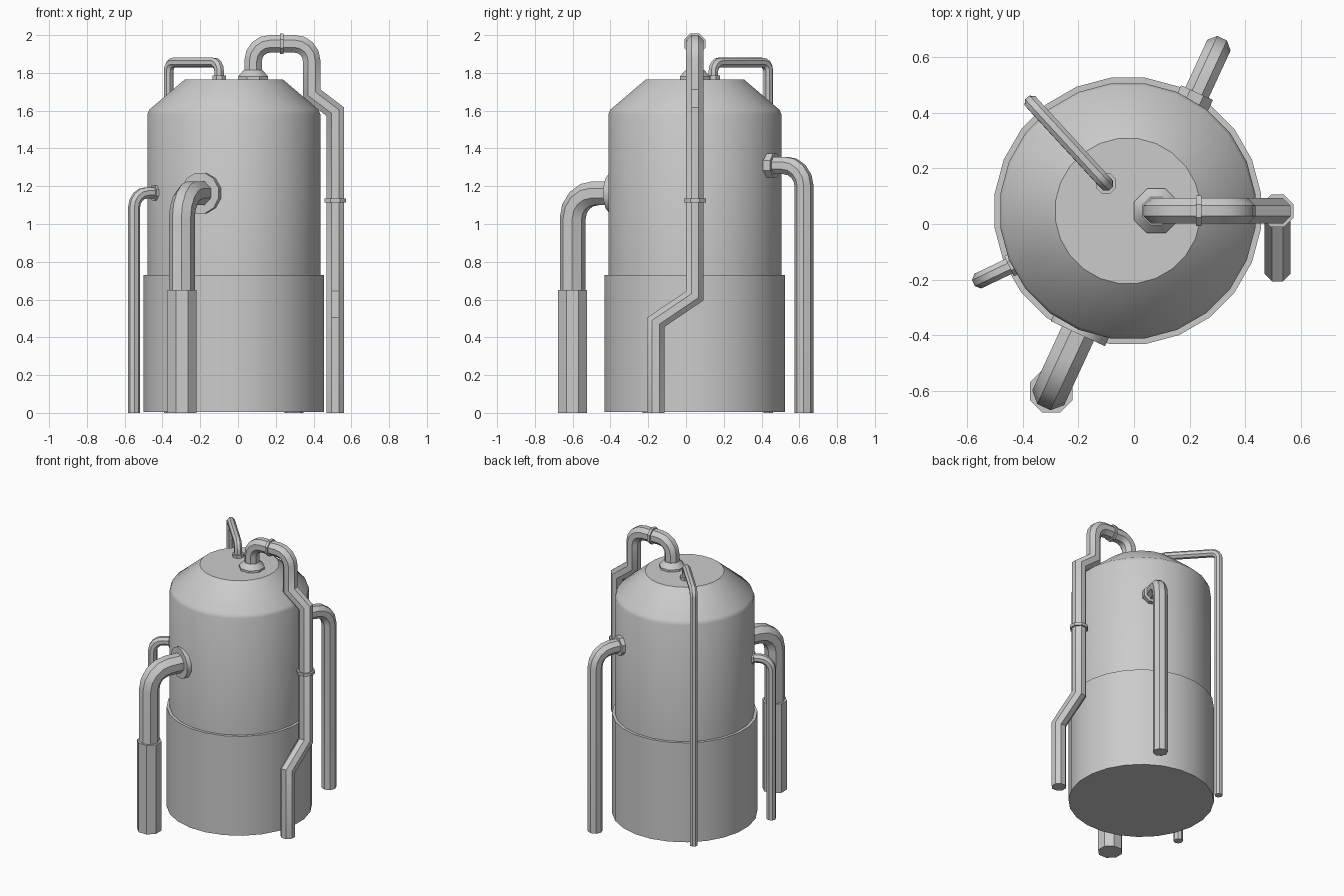
import bpy, bmesh, math
from mathutils import Vector

cube = bpy.data.objects.get("Cube")
if cube:
    bpy.data.objects.remove(cube, do_unlink=True)

GREY = (0.6, 0.6, 0.6, 1)
steel = bpy.data.materials.new("grey steel")
steel.use_nodes = True
steel.diffuse_color = GREY
steel.node_tree.nodes["Principled BSDF"].inputs["Base Color"].default_value = GREY


def finish(name, bm, angle):
    bmesh.ops.recalc_face_normals(bm, faces=bm.faces)
    mesh = bpy.data.meshes.new(name)
    bm.to_mesh(mesh)
    bm.free()
    mesh.materials.append(steel)
    obj = bpy.data.objects.new(name, mesh)
    bpy.context.collection.objects.link(obj)
    bpy.ops.object.select_all(action='DESELECT')
    obj.select_set(True)
    bpy.context.view_layer.objects.active = obj
    bpy.ops.object.shade_smooth_by_angle(angle=math.radians(angle))


def ring(centre, axis, radius, sides):
    """Polygon around an axis, flat sides towards the main directions."""
    axis = Vector(axis).normalized()
    up = Vector((0, 0, 1)) if abs(axis.z) < 0.9 else Vector((0, 1, 0))
    u = axis.cross(up).normalized()
    v = axis.cross(u)
    radius /= math.cos(math.pi / sides)
    turns = [2 * math.pi * (i + 0.5) / sides for i in range(sides)]
    return [Vector(centre) + radius * (u * math.cos(a) + v * math.sin(a)) for a in turns]


def skin(name, rings, angle):
    """Join a list of rings into a closed, capped surface."""
    bm = bmesh.new()
    loops = [[bm.verts.new(p) for p in r] for r in rings]
    n = len(loops[0])
    for a, b in zip(loops, loops[1:]):
        for i in range(n):
            j = (i + 1) % n
            bm.faces.new((a[i], a[j], b[j], b[i]))
    bm.faces.new(loops[0])
    bm.faces.new(loops[-1])
    finish(name, bm, angle)


def turned(name, origin, axis, profile, sides=8, angle=40):
    """Turned part: profile is (radius, distance along axis)."""
    axis = Vector(axis).normalized()
    skin(name, [ring(Vector(origin) + axis * d, axis, r, sides) for r, d in profile], angle)


def pipe(name, corners, radius, sides=8, steps=4):
    """Mitred pipe; each corner is (x, y, z, bend radius)."""
    pts = [Vector(c[:3]) for c in corners]
    path = [pts[0]]
    for k in range(1, len(pts) - 1):
        p, bend = pts[k], corners[k][3]
        d0, d1 = (p - pts[k - 1]).normalized(), (pts[k + 1] - p).normalized()
        if not bend:
            path.append(p)
            continue
        # right-angle fillet
        centre = p - d0 * bend + d1 * bend
        for s in range(steps + 1):
            t = math.pi / 2 * s / steps
            path.append(centre + bend * (d0 * math.sin(t) - d1 * math.cos(t)))
    path.append(pts[-1])
    rings = [ring(path[0], path[1] - path[0], radius, sides)]
    for k in range(1, len(path)):
        d = (path[k] - path[k - 1]).normalized()
        nxt = (path[k + 1] - path[k]).normalized() if k + 1 < len(path) else d
        normal = (d + nxt).normalized()
        rings.append([q + d * ((path[k] - q).dot(normal) / d.dot(normal)) for q in rings[-1]])
    skin(name, rings, 40)


def side_pipe(name, wall, foot, z, radius, bend, flange, sides=8):
    """Outlet on the tank wall that elbows down to the ground."""
    wall, foot = Vector((*wall, z)), Vector((*foot, z))
    out = (foot - wall).normalized()
    pipe(name, [(*(wall - out * 0.04), 0), (*foot, bend), (foot.x, foot.y, 0, 0)], radius)
    turned(name + "_flange", wall, out, [(flange, -0.04), (flange, 0.015)], sides)


# Tank body
AXIS = (-0.022, 0.047, 0)
UP = (0, 0, 1)
turned("tank_base", AXIS, UP, [(0.478, 0.004), (0.478, 0.73)], 24)
turned("tank_shell", AXIS, UP,
       [(0.458, 0.7), (0.458, 1.58), (0.448, 1.605), (0.26, 1.765)], 24)

# Main pipe over the top and down the left side
MAIN_R = 0.046
pipe("main_pipe", [(0.08, 0.047, 1.75, 0), (0.08, 0.047, 1.954, 0.09),
                   (0.39, 0.047, 1.954, 0.09), (0.39, 0.047, 1.69, 0),
                   (0.515, 0.047, 1.595, 0), (0.515, 0.047, 0.62, 0),
                   (0.515, -0.16, 0.48, 0), (0.515, -0.16, 0, 0)], MAIN_R)
turned("main_flange", (0.08, 0.047, 1.755), UP, [(0.08, 0), (0.08, 0.025), (0.05, 0.06)])
turned("upper_collar", (0.222, 0.047, 1.954), (1, 0, 0), [(0.055, 0), (0.055, 0.02)])
turned("lower_collar", (0.515, 0.047, 1.115), UP, [(0.058, 0), (0.058, 0.02)])

# Thin vent pipe from the top down the back right
pipe("vent_pipe", [(-0.1, 0.145, 1.75, 0), (-0.1, 0.145, 1.855, 0.045),
                   (-0.367, 0.435, 1.855, 0.045), (-0.367, 0.435, 0, 0)], 0.025)
turned("vent_flange", (-0.1, 0.145, 1.755), UP, [(0.036, 0), (0.036, 0.03)])

# Outlets around the wall
side_pipe("front_pipe", (-0.195, -0.38), (-0.297, -0.6), 1.163, 0.063, 0.135, 0.107, 12)
side_pipe("back_pipe", (0.22, 0.458), (0.297, 0.625), 1.31, 0.046, 0.11, 0.063)
side_pipe("right_pipe", (-0.435, -0.145), (-0.55, -0.2), 1.165, 0.029, 0.075, 0.04)
turned("front_pipe_sleeve", (-0.297, -0.6, 0), UP, [(0.077, 0), (0.077, 0.65)])
